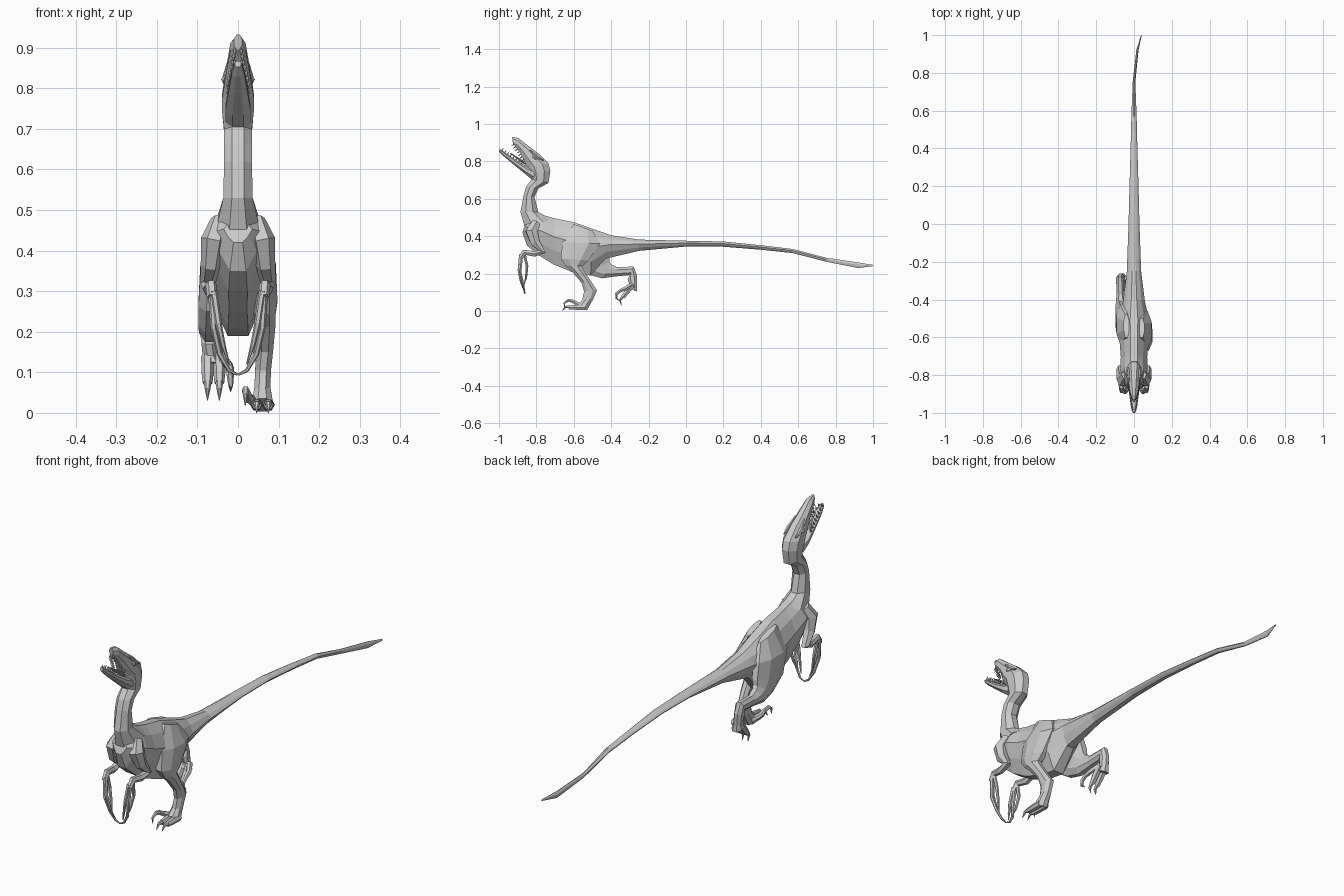
import bpy, bmesh, math
from mathutils import Vector

OCT = [(math.cos(a), math.sin(a)) for a in [math.pi / 8 + i * math.pi / 4 for i in range(8)]]
OCT = [(c * 1.06, s * 1.08) for c, s in OCT]
HALF = [(.25, 1), (.68, .68), (1, .2), (.75, -.4), (.32, -1)]
EGG = HALF + [(-c, s) for c, s in reversed(HALF)]
HEX = [(math.cos(i * math.pi / 3), math.sin(i * math.pi / 3)) for i in range(6)]


def skin(name, rings):
    """Bridge rings of points into a closed flat-shaded object."""
    bm = bmesh.new()
    vs = [[bm.verts.new(p) for p in r] for r in rings]
    n = len(vs[0])
    for a, b in zip(vs, vs[1:]):
        for i in range(n):
            j = (i + 1) % n
            bm.faces.new((a[i], a[j], b[j], b[i]))
    bm.faces.new(vs[0])
    bm.faces.new(vs[-1])
    bmesh.ops.recalc_face_normals(bm, faces=bm.faces)
    me = bpy.data.meshes.new(name)
    bm.to_mesh(me)
    bm.free()
    ob = bpy.data.objects.new(name, me)
    bpy.context.collection.objects.link(ob)
    return ob


def loft(name, rows, shape=OCT):
    """Rows: two opposite outline points (y, z) in side view, half width, x."""
    rings = []
    for y1, z1, y2, z2, w, *x in rows:
        a, b = Vector((0, y1, z1)), Vector((0, y2, z2))
        m, d = (a + b) / 2, (a - b) / 2
        m.x = x[0] if x else 0
        rings.append([m + d * s + Vector((w * c, 0, 0)) for c, s in shape])
    return skin(name, rings)


def tube(name, pts, flat=1.0):
    """Points: x, y, z, radius."""
    P = [Vector(p[:3]) for p in pts]
    rings = []
    for i, p in enumerate(P):
        t = Vector()
        if i:
            t += (p - P[i - 1]).normalized()
        if i < len(P) - 1:
            t += (P[i + 1] - p).normalized()
        t.normalize()
        u = (Vector((1, 0, 0)) - t * t.x).normalized()
        v = t.cross(u)
        r = pts[i][3]
        rings.append([p + u * (c * r) + v * (s * r * flat) for c, s in HEX])
    return skin(name, rings)


# Torso and tail
loft("body_and_tail", [
    (-.855, .475, -.875, .42, .035), (-.82, .51, -.85, .35, .062),
    (-.76, .512, -.79, .30, .072), (-.70, .495, -.71, .25, .070),
    (-.60, .475, -.60, .205, .078), (-.50, .44, -.51, .19, .080),
    (-.40, .405, -.43, .28, .058), (-.25, .382, -.25, .322, .038),
    (0, .376, 0, .345, .029), (.2, .372, .2, .344, .024),
    (.4, .352, .4, .328, .018), (.57, .332, .57, .31, .014),
    (.75, .285, .75, .264, .007), (.92, .26, .92, .23, .006, .018),
    (1.0, .247, 1.0, .24, .002, .039)], EGG)

# Neck and skull
loft("neck_and_skull", [
    (-.72, .49, -.86, .44, .055), (-.79, .53, -.885, .53, .037),
    (-.81, .61, -.868, .62, .035), (-.79, .655, -.855, .665, .035),
    (-.735, .685, -.825, .705, .035), (-.725, .75, -.835, .74, .040),
    (-.735, .79, -.845, .77, .040), (-.785, .84, -.865, .80, .034),
    (-.845, .885, -.885, .845, .026), (-.895, .925, -.912, .88, .019),
    (-.93, .932, -.925, .895, .010)])

# Lower jaw and tongue
loft("lower_jaw", [
    (-.80, .76, -.82, .70, .032), (-.845, .77, -.86, .733, .032),
    (-.91, .808, -.92, .782, .024), (-.97, .85, -.975, .828, .016),
    (-.996, .867, -1.0, .853, .008)])
tube("tongue", [(0, -.84, .775, .014), (0, -.89, .81, .014), (0, -.94, .845, .005)], .5)


def teeth(name, a, b, w0, w1, direction, count):
    for i in range(count):
        f = i / (count - 1)
        y, z = a[0] + (b[0] - a[0]) * f, a[1] + (b[1] - a[1]) * f
        x = w0 + (w1 - w0) * f
        for s in (-1, 1):
            tube(name, [(s * x, y, z, .005),
                        (s * x, y + direction[0] * .018, z + direction[1] * .018, .0006)])


# Teeth along both jaws
teeth("upper_tooth", (-.866, .812), (-.92, .892), .027, .008, (-.83, -.55), 7)
teeth("lower_tooth", (-.88, .788), (-.985, .857), .024, .008, (.54, .84), 8)

# Right leg planted, left leg swung back
loft("right_leg", [
    (-.60, .465, -.50, .43, .015, .040), (-.66, .37, -.46, .36, .036, .058),
    (-.67, .28, -.52, .27, .034, .064), (-.645, .243, -.555, .24, .027, .066),
    (-.61, .212, -.55, .225, .025, .068), (-.558, .15, -.51, .162, .021, .066),
    (-.545, .105, -.476, .112, .020, .062), (-.555, .06, -.495, .066, .020, .060),
    (-.58, .035, -.53, .003, .027, .060)])
loft("left_leg", [
    (-.60, .465, -.48, .43, .015, -.040), (-.64, .36, -.43, .36, .036, -.058),
    (-.60, .25, -.41, .29, .034, -.064), (-.52, .195, -.41, .265, .030, -.068),
    (-.45, .175, -.40, .25, .027, -.070), (-.38, .185, -.37, .235, .021, -.072),
    (-.30, .192, -.28, .238, .021, -.074), (-.312, .17, -.262, .19, .019, -.072),
    (-.302, .14, -.263, .135, .019, -.068), (-.315, .125, -.262, .105, .026, -.064)])


def foot(side, y0, z0, pitch):
    """Two walking toes, a raised sickle claw and a rear spur."""
    c, s = math.cos(pitch), math.sin(pitch)

    def place(path):
        return [(side * x, y0 - f * c - u * s, z0 - f * s + u * c, r) for x, f, u, r in path]
    for x in (.046, .075):
        tube("toe", place([(x, -.01, .012, .016), (x, .04, .012, .015), (x, .075, .012, .012)]))
        tube("toe_claw", place([(x, .07, .014, .010), (x, .095, .014, .007),
                                (x, .113, -.008, .001)]))
    tube("sickle_toe", place([(.045, -.01, .015, .013), (.025, .03, .03, .012),
                              (.02, .055, .045, .010)]))
    tube("sickle_claw", place([(.02, .05, .043, .010), (.019, .08, .05, .009),
                               (.018, .10, .035, .006), (.018, .10, .01, .001)]))


foot(1, -.55, .008, 0)
foot(-1, -.283, .125, math.radians(52))

# Arms, fingers and brow ridges on both sides
for s in (1, -1):
    def mir(path):
        return [(s * x, y, z, r) for x, y, z, r in path]
    tube("arm", mir([
        (.045, -.80, .475, .022), (.060, -.825, .425, .032), (.068, -.805, .365, .024),
        (.074, -.768, .318, .019), (.072, -.81, .306, .015), (.066, -.865, .314, .014),
        (.064, -.884, .285, .013)]), 1.15)
    tube("long_finger", mir([(.064, -.88, .30, .010), (.060, -.887, .21, .008),
                             (.045, -.872, .145, .007), (.022, -.864, .105, .005),
                             (.001, -.862, .094, .003)]))
    tube("front_finger", mir([(.060, -.885, .30, .009), (.048, -.893, .22, .008),
                              (.036, -.885, .165, .006), (.022, -.872, .12, .002)]))
    tube("rear_finger", mir([(.066, -.865, .31, .009), (.062, -.85, .24, .008),
                             (.050, -.855, .18, .006), (.036, -.868, .135, .002)]))
    tube("brow_ridge", mir([(.030, -.76, .805, .004), (.031, -.79, .822, .009),
                            (.024, -.835, .862, .004)]))
    tube("eye", mir([(.028, -.80, .812, .008), (.033, -.81, .822, .009),
                     (.027, -.82, .832, .006)]))
